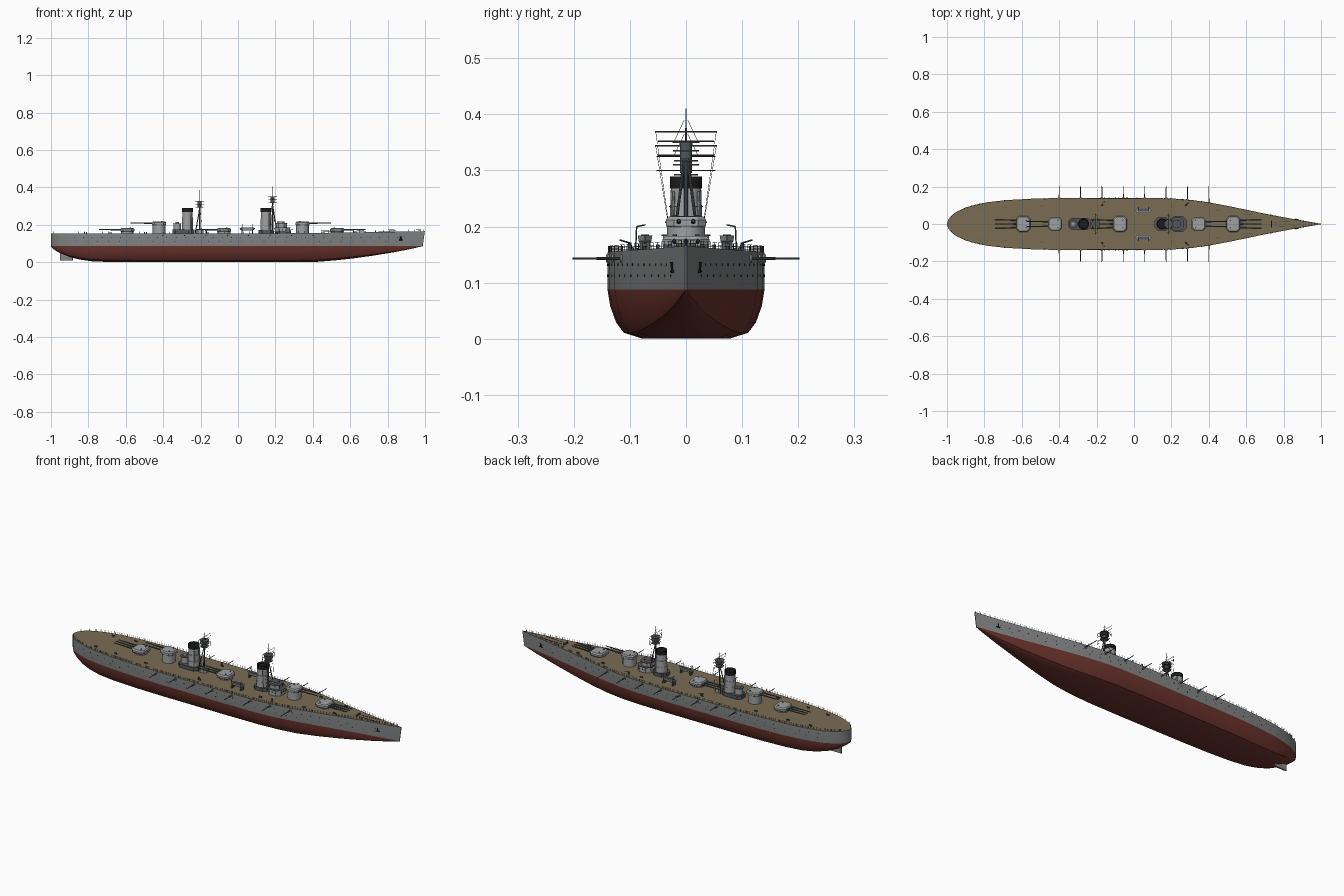
import bpy, bmesh, math
from mathutils import Vector, Matrix

if "Cube" in bpy.data.objects:
    bpy.data.objects.remove(bpy.data.objects["Cube"])

def mat(name, r, g, b):
    m = bpy.data.materials.new(name)
    m.diffuse_color = (r, g, b, 1)
    m.use_nodes = True
    m.node_tree.nodes["Principled BSDF"].inputs["Base Color"].default_value = m.diffuse_color
    return m

HULL = mat("hull grey", 0.225, 0.235, 0.238)
RED = mat("antifouling red", 0.15, 0.034, 0.026)
DECK = mat("deck planking", 0.19, 0.15, 0.088)
LIGHT = mat("superstructure grey", 0.34, 0.355, 0.36)
DARK = mat("dark grey", 0.085, 0.095, 0.1)
BLACK = mat("soot black", 0.012, 0.012, 0.013)

def finish(name, bm, *mats, smooth=True):
    me = bpy.data.meshes.new(name)
    bmesh.ops.recalc_face_normals(bm, faces=bm.faces)
    bm.to_mesh(me)
    bm.free()
    for m in mats:
        me.materials.append(m)
    ob = bpy.data.objects.new(name, me)
    bpy.context.collection.objects.link(ob)
    if smooth:
        bpy.context.view_layer.objects.active = ob
        ob.select_set(True)
        bpy.ops.object.shade_smooth_by_angle(angle=math.radians(30))
        ob.select_set(False)
    return ob

def rod(bm, a, b, r, r2=None, n=8):
    a, b = Vector(a), Vector(b)
    d = b - a
    M = Matrix.Translation((a + b) / 2) @ d.to_track_quat('Z', 'Y').to_matrix().to_4x4()
    bmesh.ops.create_cone(bm, cap_ends=True, segments=n, radius1=r,
                          radius2=r if r2 is None else r2, depth=d.length, matrix=M)

def block(bm, x, y, sx, sy, rings, cut=0.25):
    """Stack of chamfered rectangles; rings = (z, scale)."""
    hx, hy, c = sx / 2, sy / 2, cut * min(sx, sy)
    q = [(hx, hy - c), (hx - c, hy), (c - hx, hy), (-hx, hy - c),
         (-hx, c - hy), (c - hx, -hy), (hx - c, -hy), (hx, c - hy)]
    loops = [[bm.verts.new((x + px * s, y + py * s, z)) for px, py in q] for z, s in rings]
    for lo, hi in zip(loops, loops[1:]):
        for i in range(8):
            bm.faces.new((lo[i], lo[i - 1], hi[i - 1], hi[i]))
    bm.faces.new(loops[0])
    bm.faces.new(loops[-1])

# Hull stations: x, half beam, keel height
WL = 0.088
ST = [(-1, 0.002, 0.085), (-0.993, 0.024, 0.075), (-0.975, 0.046, 0.062), (-0.95, 0.065, 0.048),
      (-0.9, 0.088, 0.028), (-0.85, 0.103, 0.015), (-0.78, 0.117, 0.005), (-0.68, 0.128, 0.001),
      (-0.55, 0.135, 0), (-0.4, 0.139, 0), (0, 0.14, 0), (0.2, 0.137, 0), (0.32, 0.127, 0),
      (0.42, 0.112, 0.002), (0.52, 0.093, 0.010), (0.62, 0.072, 0.021), (0.72, 0.051, 0.035),
      (0.82, 0.032, 0.051), (0.91, 0.016, 0.068), (0.988, 0.0015, 0.086)]
SEC = [(0, 0), (0.55, 0.0), (0.79, 0.12), (0.89, 0.33), (0.965, 0.66), (1, 1)]

def half(x):
    for a, b in zip(ST, ST[1:]):
        if a[0] <= x <= b[0]:
            return a[1] + (b[1] - a[1]) * (x - a[0]) / (b[0] - a[0])
    return 0.001

def deck_z(x):
    return 0.154 + 0.012 * max(0, (x - 0.1) / 0.9) ** 1.4

bm = bmesh.new()
rows = []
for x, w, k in ST:
    prof = [(w * f, k + (WL - k) * t, 0) for f, t in SEC] + [(w, deck_z(x), 0.012 * max(0, x) ** 8)]
    prof.append((0, deck_z(x), prof[-1][2]))
    rows.append([[bm.verts.new((x + dx, s * y, z)) for y, z, dx in prof] for s in (-1, 1)])
for a, b in zip(rows, rows[1:]):
    for s in (0, 1):
        for i in range(7):
            f = bm.faces.new((a[s][i], b[s][i], b[s][i + 1], a[s][i + 1]))
            f.material_index = 1 if i < 5 else (0 if i == 5 else 2)
for r in (rows[0], rows[-1]):
    for i in range(7):
        f = bm.faces.new((r[0][i], r[0][i + 1], r[1][i + 1], r[1][i]))
        f.material_index = 1 if i < 5 else 0
bmesh.ops.remove_doubles(bm, verts=bm.verts, dist=0.00005)
finish("hull", bm, HULL, RED, DECK)

# Rudder
bm = bmesh.new()
block(bm, -0.918, 0, 0.07, 0.008, [(0.01, 1), (0.06, 1)])
finish("rudder", bm, HULL)

# Main turrets: x, direction, guns, raised
house, bar, guns, hatch = (bmesh.new() for _ in range(4))
for x, d, n, up in [(0.53, 1, 3, 0), (0.345, 1, 2, 1), (-0.075, -1, 3, 0),
                    (-0.422, -1, 2, 1), (-0.592, -1, 3, 0)]:
    z = 0.164 + 0.035 * up
    rod(bar, (x, 0, 0.15), (x, 0, z + 0.001), 0.034, n=32)
    wid = 0.084 if n == 3 else 0.072
    block(house, x, 0, 0.075, wid, [(z, 0.95), (z + 0.003, 1), (z + 0.013, 1), (z + 0.019, 0.86)], 0.2)
    for i in range(n):
        y = (i - (n - 1) / 2) * (0.021 if n == 3 else 0.026)
        rod(guns, (x + d * 0.03, y, z + 0.010), (x + d * 0.075, y, z + 0.010), 0.0045, 0.0035, 12)
        rod(guns, (x + d * 0.07, y, z + 0.010), (x + d * 0.152, y, z + 0.011), 0.0034, 0.0024, 12)
    for s in (-1, 1):
        rod(hatch, (x - d * 0.015, s * 0.02, z + 0.018), (x - d * 0.015, s * 0.02, z + 0.0215), 0.004, n=10)
finish("turret_houses", house, LIGHT)
finish("barbettes", bar, LIGHT)
finish("main_guns", guns, DARK)
finish("turret_hatches", hatch, DARK)

# Casemate guns along both sides
bm, plates = bmesh.new(), bmesh.new()
for i in range(8):
    x = -0.4 + i * 0.8 / 7
    w = half(x)
    for s in (-1, 1):
        rod(bm, (x, s * (w - 0.01), 0.143), (x, s * (w + 0.02), 0.143), 0.0032, 0.0026)
        rod(bm, (x, s * (w + 0.02), 0.143), (x, s * 0.202, 0.143), 0.0022, 0.0016)
        rod(plates, (x, s * (w - 0.004), 0.143), (x, s * (w + 0.003), 0.143), 0.007, n=16)
finish("casemate_guns", bm, DARK)
finish("casemate_mounts", plates, HULL)

# Portholes and anchors on the hull side
bm = bmesh.new()
for z, n in ((0.132, 36), (0.112, 30)):
    for i in range(n):
        x = -0.9 + 1.78 * (i + 0.5) / n
        for s in (-1, 1):
            rod(bm, (x, s * (half(x) - 0.003), z), (x, s * (half(x) + 0.0008), z), 0.0022, n=8)
for s in (-1, 1):
    y = s * half(0.87)
    rod(bm, (0.87, y, 0.118), (0.87, y * 1.1, 0.137), 0.003)
    rod(bm, (0.86, y * 1.1, 0.12), (0.88, y, 0.12), 0.003)
finish("portholes_and_anchors", bm, BLACK)

# Funnels with dark caps
bm, cap = bmesh.new(), bmesh.new()
for x in (-0.27, 0.15):
    rod(bm, (x, 0, 0.15), (x, 0, 0.27), 0.031, 0.027, 32)
    rod(cap, (x, 0, 0.268), (x, 0, 0.289), 0.0285, n=32)
    for z in (0.2, 0.235):
        rod(bm, (x, 0, z), (x, 0, z + 0.002), 0.0305, n=32)
    for s in (-1, 1):
        rod(bm, (x + 0.02, s * 0.026, 0.155), (x + 0.018, s * 0.022, 0.262), 0.003)
top = [f for f in cap.faces if f.normal.z > 0.9]
bmesh.ops.inset_region(cap, faces=top, thickness=0.003)
bmesh.ops.translate(cap, verts=list({v for f in top for v in f.verts}), vec=(0, 0, -0.01))
finish("funnels", bm, LIGHT)
finish("funnel_caps", cap, BLACK)

# Bridge, conning towers and funnel casings
bm, dk, win = bmesh.new(), bmesh.new(), bmesh.new()
block(bm, 0.238, 0, 0.08, 0.082, [(0.15, 1), (0.183, 1)])
block(bm, 0.232, 0, 0.06, 0.064, [(0.183, 1), (0.206, 1)])
block(bm, 0.228, 0, 0.04, 0.04, [(0.206, 1), (0.217, 1)])
block(dk, 0.238, 0, 0.086, 0.088, [(0.183, 1), (0.186, 1)])
block(dk, 0.232, 0, 0.066, 0.074, [(0.206, 1), (0.209, 1)])
block(dk, 0.228, 0, 0.044, 0.044, [(0.217, 1), (0.219, 1)])
block(dk, 0.15, 0, 0.08, 0.068, [(0.15, 1), (0.172, 1)])
block(dk, -0.292, 0, 0.118, 0.066, [(0.15, 1), (0.174, 1)])
rod(bm, (-0.325, 0, 0.17), (-0.325, 0, 0.205), 0.02, n=24)
rod(dk, (-0.325, 0, 0.205), (-0.325, 0, 0.208), 0.023, n=24)
rod(bm, (-0.325, 0, 0.208), (-0.325, 0, 0.216), 0.009, n=16)
block(bm, -0.205, 0, 0.04, 0.045, [(0.15, 1), (0.172, 1)])
for x0, z, ys in ((0.278, 0.172, (-0.018, 0, 0.018)), (0.262, 0.197, (-0.012, 0, 0.012))):
    for y in ys:
        rod(win, (x0 - 0.002, y, z), (x0 + 0.001, y, z), 0.0035, n=12)
for s in (-1, 1):
    for x in (0.222, 0.238, 0.254):
        rod(win, (x, s * 0.039, 0.172), (x, s * 0.042, 0.172), 0.003, n=10)
finish("superstructure", bm, LIGHT)
finish("platform_decks", dk, DARK)
finish("bridge_windows", win, BLACK)

# Tripod masts, spotting tops, yards and rigging
bm, tops, lines = bmesh.new(), bmesh.new(), bmesh.new()
for x, d, h in ((0.185, 1, 0.41), (-0.205, -1, 0.385)):
    t = h - 0.09
    rod(bm, (x, 0, 0.15), (x, 0, t + 0.03), 0.0042, 0.003)
    rod(bm, (x, 0, t + 0.03), (x, 0, h), 0.0018, 0.0007)
    for s in (-1, 1):
        rod(bm, (x - d * 0.002, s * 0.003, t), (x + d * 0.024, s * 0.024, 0.155), 0.0026)
    for z, r in ((t - 0.004, 0.021), (t + 0.014, 0.023), (t + 0.029, 0.024)):
        rod(tops, (x, 0, z), (x, 0, z + 0.0025), r, n=20)
    rod(tops, (x, 0, t), (x, 0, t + 0.029), 0.011, n=16)
    for z, w in ((h - 0.041, 0.055), (h - 0.058, 0.05), (t + 0.005, 0.053)):
        rod(bm, (x, -w, z), (x, w, z), 0.001, n=6)
    for s in (-1, 1):
        for dx in (-0.012, 0.012):
            rod(lines, (x, s * 0.054, h - 0.041), (x + dx, s * 0.026, 0.17), 0.0004, n=4)
        rod(lines, (x, s * 0.003, h - 0.02), (x, s * 0.022, t + 0.03), 0.0004, n=4)
finish("tripod_masts", bm, DARK)
finish("spotting_tops", tops, DARK)
finish("rigging", lines, BLACK)

# Ship's boats with davits
bm, dv = bmesh.new(), bmesh.new()
for s in (-1, 1):
    block(bm, 0.05, s * 0.073, 0.085, 0.026, [(0.169, 0.6), (0.174, 0.88), (0.184, 1)], 0.45)
    block(dv, 0.05, s * 0.073, 0.066, 0.014, [(0.184, 1), (0.186, 1)], 0.45)
    for x in (0.022, 0.078):
        block(dv, x, s * 0.073, 0.005, 0.02, [(0.15, 1), (0.174, 1)])
        rod(dv, (x, s * 0.09, 0.154), (x, s * 0.088, 0.2), 0.0013, n=6)
        rod(dv, (x, s * 0.088, 0.2), (x, s * 0.072, 0.203), 0.0013, n=6)
finish("ship_boats", bm, LIGHT)
finish("boat_davits", dv, DARK)

# Deck fittings: bollards, light guns, breakwater, capstans
bm = bmesh.new()
for x in (-0.82, -0.69, -0.5, -0.17, 0.2, 0.45, 0.62):
    for s in (-1, 1):
        y, z = s * half(x) * 0.7, deck_z(x)
        rod(bm, (x, y, z - 0.003), (x, y, z + 0.008), 0.003)
        rod(bm, (x + 0.01, y, z - 0.003), (x + 0.01, y, z + 0.008), 0.003)
for x, s in ((-0.17, 1), (-0.17, -1), (0.28, 1), (0.28, -1)):
    rod(bm, (x, s * 0.1, 0.15), (x, s * 0.1, 0.17), 0.005, 0.003)
    rod(bm, (x - 0.006, s * 0.098, 0.17), (x + 0.012, s * 0.118, 0.176), 0.0015)
for s in (-1, 1):
    block(bm, 0.735, s * 0.009, 0.004, 0.018, [(0.155, 1), (0.171, 1)])
    rod(bm, (0.75, s * 0.01, deck_z(0.75) + 0.001), (0.86, s * 0.014, deck_z(0.86) + 0.001), 0.0012, n=6)
rod(bm, (0.99, 0, 0.16), (0.99, 0, 0.176), 0.0008, n=6)
finish("deck_fittings", bm, DARK)

# Guard rails around the deck edge
bm = bmesh.new()
N = 60
pts = [(-0.985 + 1.96 * i / N) for i in range(N + 1)]
for s in (-1, 1):
    edge = [Vector((x, s * max(half(x) - 0.002, 0.001), deck_z(x))) for x in pts]
    for i, p in enumerate(edge):
        rod(bm, p, p + Vector((0, 0, 0.011)), 0.0006, n=4)
        if i:
            for h in (0.0055, 0.011):
                up = Vector((0, 0, h))
                rod(bm, edge[i - 1] + up, p + up, 0.0003, n=4)
finish("guard_rails", bm, DARK, smooth=False)
